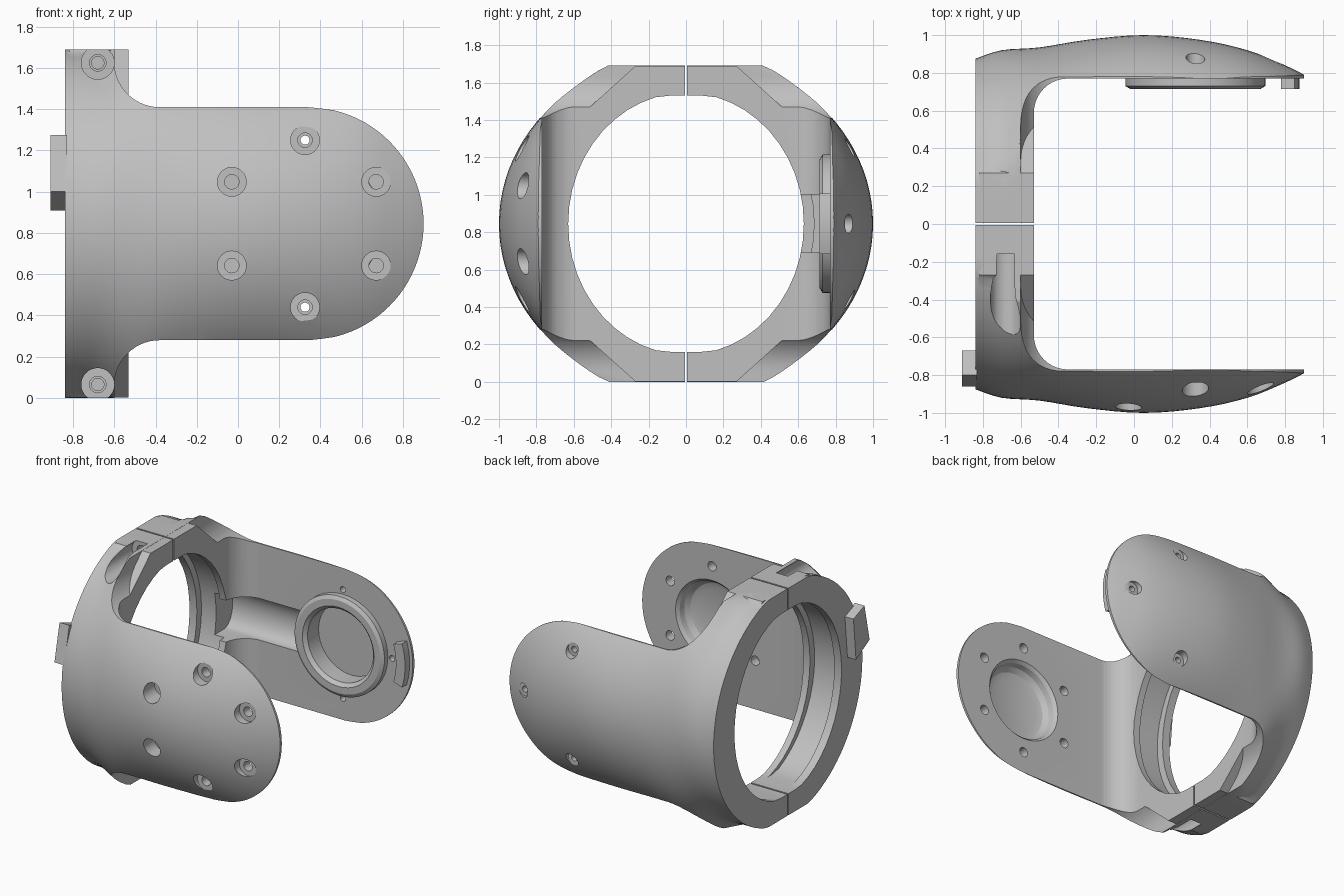
import bpy, bmesh
from math import sin, cos, pi, hypot
from mathutils import Vector

if "Cube" in bpy.data.objects:
    bpy.data.objects.remove(bpy.data.objects["Cube"])

MID = 0.845          # height of the ring axis
HUB = 0.325          # x of the joint axis on both arms

grey = bpy.data.materials.new("shell grey")
grey.use_nodes = True
colour = (0.53, 0.53, 0.53, 1)
grey.diffuse_color = colour
grey.node_tree.nodes["Principled BSDF"].inputs["Base Color"].default_value = colour


def skin(name, rings, loop=False):
    """Join equal rings of points into a closed solid, z measured from the ring axis."""
    bm = bmesh.new()
    rows = [[bm.verts.new((p[0], p[1], p[2] + MID)) for p in r] for r in rings]
    n = len(rows[0])
    pairs = list(zip(rows, rows[1:] + rows[:1])) if loop else list(zip(rows, rows[1:]))
    for a, b in pairs:
        for i in range(n):
            j = (i + 1) % n
            quad = (a[i], a[j], b[j], b[i])
            if len({tuple(v.co) for v in quad}) > 2:
                bm.faces.new(quad)
    if not loop:
        bm.faces.new(rows[0])
        bm.faces.new(rows[-1])
    bmesh.ops.remove_doubles(bm, verts=bm.verts, dist=1e-5)
    bmesh.ops.recalc_face_normals(bm, faces=bm.faces)
    mesh = bpy.data.meshes.new(name)
    bm.to_mesh(mesh)
    bm.free()
    mesh.materials.append(grey)
    obj = bpy.data.objects.new(name, mesh)
    bpy.context.collection.objects.link(obj)
    return obj


def prism(name, pts, axis, a, b):
    place = {"x": lambda p, d: (d, p[0], p[1]),
             "y": lambda p, d: (p[0], d, p[1]),
             "z": lambda p, d: (p[0], p[1], d)}[axis]
    return skin(name, [[place(p, d) for p in pts] for d in (a, b)])


def turn(name, profile, x, z, side, n=32):
    """Turn a closed (radius, depth) profile about an axis along y."""
    rings = [[(x + r * cos(2 * pi * i / n), side * d, z + r * sin(2 * pi * i / n))
              for i in range(n)] for r, d in profile]
    return skin(name, rings, loop=True)


def boolean(obj, tool, kind="DIFFERENCE"):
    tool.hide_render = True
    mod = obj.modifiers.new("cut", "BOOLEAN")
    mod.operation, mod.object, mod.solver = kind, tool, "EXACT"
    bpy.context.view_layer.objects.active = obj
    bpy.ops.object.modifier_apply(modifier=mod.name)
    bpy.data.objects.remove(tool)


def arc(cx, cy, rx, ry, start, end, n):
    return [(cx + rx * cos(start + (end - start) * i / n),
             cy + ry * sin(start + (end - start) * i / n)) for i in range(n + 1)]


def box(x0, x1, y0, y1):
    return [(x0, y0), (x1, y0), (x1, y1), (x0, y1)]


def spline(points, steps=4):
    out = []
    for i in range(len(points) - 1):
        p = [Vector(points[min(max(k, 0), len(points) - 1)]) for k in range(i - 1, i + 3)]
        for s in range(steps):
            t = s / steps
            out.append(0.5 * (2 * p[1] + (p[2] - p[0]) * t
                              + (2 * p[0] - 5 * p[1] + 4 * p[2] - p[3]) * t ** 2
                              + (3 * p[1] - p[0] - 3 * p[2] + p[3]) * t ** 3))
    return out + [Vector(points[-1])]


# Bulging outer surface: x, half width, half height
STATIONS = [(-.84, .875, .88), (-.7, .92, .88), (-.5, .935, 1.0), (-.25, .975, .94),
            (.05, 1.0, .905), (.35, .975, .92), (.6, .92, .94), (.8, .84, .9), (.91, .785, .85)]


def limit(v, m):
    return max(-m, min(m, v))


def ellipse(a, b, n, top):
    return [(a * cos(2 * pi * i / n), limit(b * sin(2 * pi * i / n), top)) for i in range(n)]


def make_half(name, side):
    rings = [[(x, y, z) for y, z in ellipse(w, h, 96, MID)] for x, w, h in spline(STATIONS)]
    body = skin(name, rings)

    # Side outline: ring, concave neck and round arm end
    upper = [(-1, .95), (-.6, .95)] + arc(-.38, .785, .22, .22, pi, 1.5 * pi, 14)
    tip = arc(.335, 0, .565, .565, pi / 2, -pi / 2, 48)
    outline = upper + tip + [(x, -z) for x, z in reversed(upper)]
    boolean(body, prism("outline", outline, "y", -1.3, 1.3), "INTERSECT")

    # Octagonal ring face standing a little proud of the neck
    q = [(.27, .844), (.74, .42)]
    octagon = q + [(y, -z) for y, z in reversed(q)]
    octagon += [(-y, -z) for y, z in q] + [(-y, z) for y, z in reversed(q)]
    boolean(body, prism("ring_face", octagon, "x", -.82, -.53), "UNION")

    # Space between the arms, with rounded inner corners
    corner = arc(-.35, .59, .18, .18, pi, pi / 2, 10)
    cavity = [(x, -y) for x, y in reversed(corner)] + corner
    cavity = [(1.2, -.77)] + cavity + [(1.2, .77)]
    boolean(body, prism("cavity", cavity, "z", -1.2, 1.2))

    # Bore through the ring and a shallow groove inside it
    boolean(body, prism("bore", ellipse(.63, .70, 48, .685), "x", -1, -.4))
    boolean(body, prism("groove", ellipse(.685, .72, 48, .68), "x", -.78, -.58))

    # Keep one side of the split line
    boolean(body, prism("split", box(-2, 2, -side * 2, side * .006), "z", -2, 2))
    return body


def drill(body, x, z, side, profile, n=32):
    boolean(body, turn("drill", profile, x, z, side, n))


def stepped(small, large, start, floor):
    return [(0, start), (small, start), (small, floor), (large, floor), (large, 1.3), (0, 1.3)]


front = make_half("front_shell", -1)
back = make_half("back_shell", 1)

# Six counterbored holes around the front joint
for dx, dz in [(-.355, .203), (.345, .203), (0, .405)]:
    for s in (1, -1):
        drill(front, HUB + dx, s * dz, -1, stepped(.035, .07, .6, .84))

# Rounded dish inside the front arm
dish = [(0, .7), (.3, .7), (.3, .77), (.28, .79), (.27, .83), (.24, .86), (.19, .875), (0, .875)]
drill(front, HUB, 0, -1, dish, 64)

# Clamp screw pockets on the front half, threaded holes on the back half
for s in (1, -1):
    drill(front, -.68, s * .78, -1, stepped(.04, .08, -.1, .16))
    drill(back, -.68, s * .78, 1, [(0, -.1), (.03, -.1), (.03, .2), (0, .2)])

# Three holes and the bearing recess in the back arm
for dx, dz in [(0, .405), (.405, 0), (0, -.405)]:
    drill(back, HUB + dx, dz, 1, stepped(.022, .05, .6, .85))
drill(back, HUB, 0, 1, [(0, .6), (.27, .6), (.27, .87), (0, .87)], 64)

# Cable channel from the ring to the back joint
channel = [(.5, -.155)] + arc(.78, 0, .1, .155, -pi / 2, pi / 2, 14) + [(.5, .155)]
boolean(back, prism("channel", channel, "x", -.66, 0))

# Bearing collar
collar = turn("bearing_collar", [(.27, .775), (.27, .74), (.295, .715), (.345, .715),
                                 (.37, .73), (.37, .775)], HUB, 0, 1, 64)

# Curved stop at the tip of the back arm
stop = arc(HUB, 0, .475, .475, -.3, .3, 8) + arc(HUB, 0, .55, .55, .3, -.3, 8)
tip_stop = prism("tip_stop", stop, "y", .715, .785)

# Locating tab on the ring's outer end face
tab = prism("locating_tab", [(-.70, .065), (-.86, .155), (-.80, .43), (-.67, .38)],
            "x", -.91, -.83)

# Smooth curved surfaces, keep machined edges crisp
for obj in (front, back, collar, tip_stop, tab):
    bpy.ops.object.select_all(action="DESELECT")
    obj.select_set(True)
    bpy.context.view_layer.objects.active = obj
    bpy.ops.object.shade_smooth_by_angle(angle=pi / 7)
